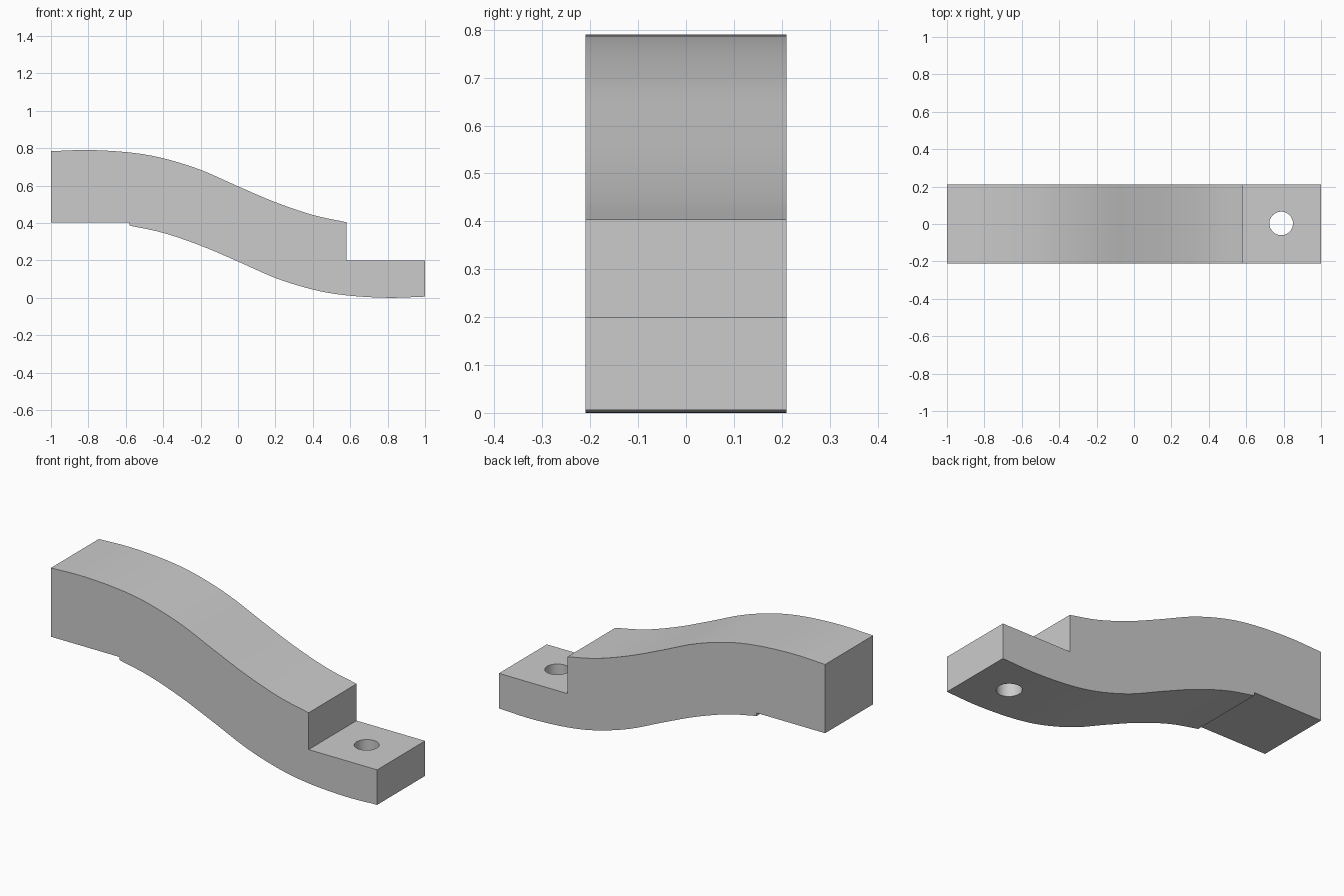
import bpy
import bmesh
from mathutils import Vector

default_cube = bpy.data.objects.get("Cube")
if default_cube:
    bpy.data.objects.remove(default_cube, do_unlink=True)

HALF_WIDTH = 0.21
HEIGHT = 0.79
SHOULDER = 0.58      # distance from the centre to each step

# One grey finish for the whole bracket
grey = bpy.data.materials.new("light_grey")
grey.use_nodes = True
colour = (0.6, 0.6, 0.6, 1)
grey.diffuse_color = colour
grey.node_tree.nodes["Principled BSDF"].inputs["Base Color"].default_value = colour


def smooth_path(points, steps=5):
    """Catmull-Rom path through the points."""
    pts = [Vector(p) for p in points]
    pts = [2 * pts[0] - pts[1]] + pts + [2 * pts[-1] - pts[-2]]
    path = []
    for a, b, c, d in zip(pts, pts[1:], pts[2:], pts[3:]):
        for i in range(steps):
            t = i / steps
            path.append(0.5 * (2 * b + (c - a) * t + (2 * a - 5 * b + 4 * c - d) * t**2
                               + (3 * b - a - 3 * c + d) * t**3))
    return path + [pts[-2]]


# S-shaped top edge; the underside is the same curve turned half a turn
top = smooth_path([(-1, 0.784), (-0.8, 0.79), (-SHOULDER, 0.777), (-0.4, 0.746),
                   (-0.2, 0.684), (0, 0.596), (0.2, 0.511), (0.4, 0.443),
                   (SHOULDER, 0.404)])
underside = [Vector((-p.x, HEIGHT - p.y)) for p in top]
right_step = [Vector((SHOULDER, 0.2)), Vector((1, 0.2))]
left_step = [Vector((-SHOULDER, 0.403)), Vector((-1, 0.403))]
outline = top + right_step + underside + left_step

# Curved arm: extrude the side outline across the width
bm = bmesh.new()
side = bm.faces.new([bm.verts.new((p.x, -HALF_WIDTH, p.y)) for p in outline])
extruded = bmesh.ops.extrude_face_region(bm, geom=[side])["geom"]
bmesh.ops.translate(bm, vec=(0, 2 * HALF_WIDTH, 0),
                    verts=[v for v in extruded if isinstance(v, bmesh.types.BMVert)])
bmesh.ops.recalc_face_normals(bm, faces=bm.faces)
mesh = bpy.data.meshes.new("curved_arm")
bm.to_mesh(mesh)
bm.free()
mesh.materials.append(grey)
arm = bpy.data.objects.new("curved_arm", mesh)
bpy.context.collection.objects.link(arm)

# Bolt hole through the low end
bpy.ops.mesh.primitive_cylinder_add(vertices=48, radius=0.063, depth=1,
                                    location=(0.787, 0.003, 0.1))
cutter = bpy.context.object
cutter.name = "bolt_hole_cutter"
cutter.hide_render = True
cutter.data.materials.append(grey)
hole = arm.modifiers.new("bolt_hole", 'BOOLEAN')
hole.operation = 'DIFFERENCE'
hole.solver = 'EXACT'
hole.object = cutter

bpy.ops.object.select_all(action='DESELECT')
arm.select_set(True)
bpy.context.view_layer.objects.active = arm
bpy.ops.object.modifier_apply(modifier=hole.name)
bpy.data.objects.remove(cutter, do_unlink=True)
bpy.ops.object.shade_smooth_by_angle(angle=0.5)
